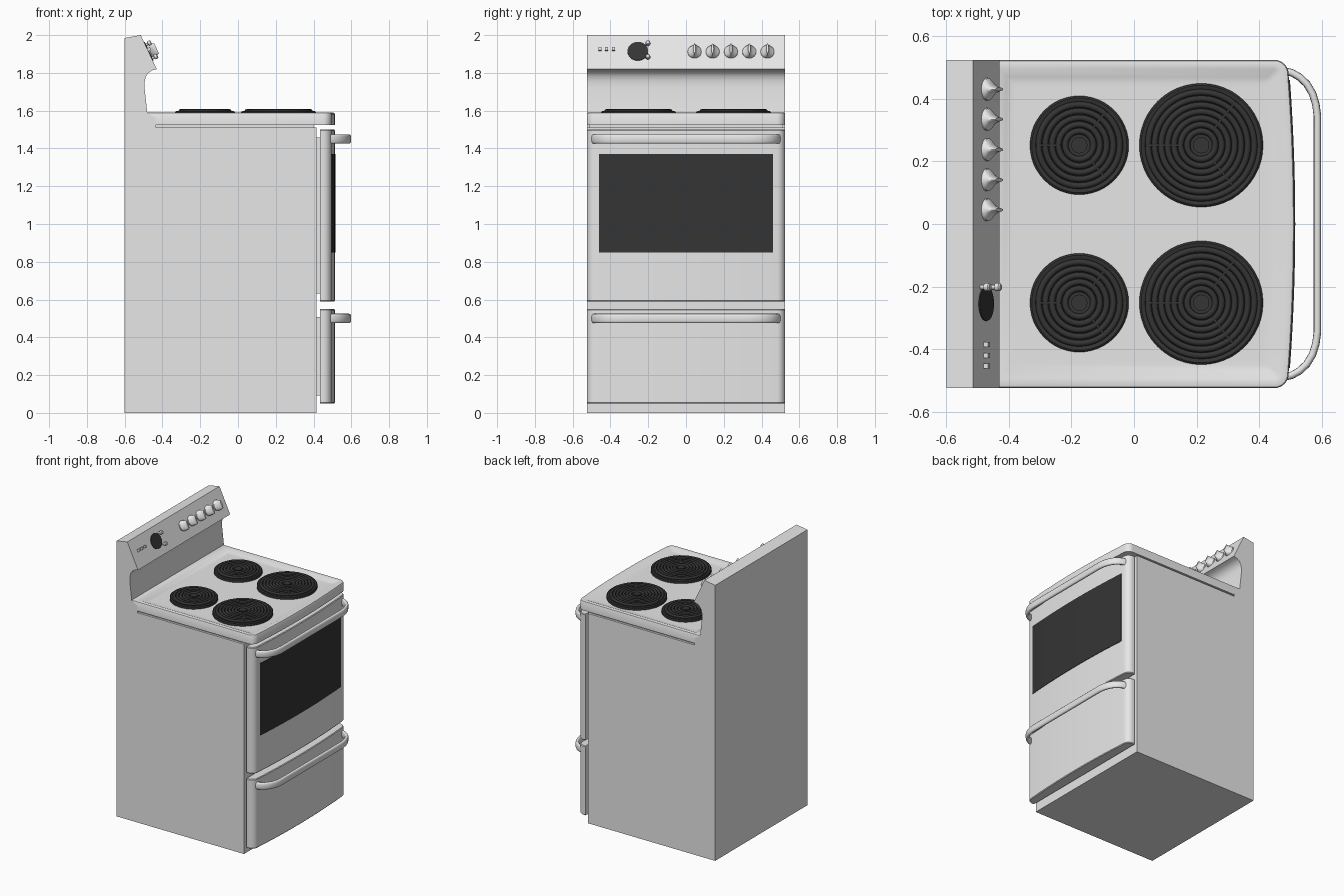
import bpy, bmesh, math
from mathutils import Matrix, Vector

if "Cube" in bpy.data.objects:
    bpy.data.objects.remove(bpy.data.objects["Cube"])


def material(name, v):
    m = bpy.data.materials.new(name)
    m.diffuse_color = (v, v, v, 1)
    m.use_nodes = True
    m.node_tree.nodes["Principled BSDF"].inputs["Base Color"].default_value = m.diffuse_color
    return m


ENAMEL = material("light enamel", 0.8)
BLACK = material("black", 0.035)


def loft(name, rings, mat=ENAMEL, matrix=None, loop=False, angle=32):
    """Skin a row of equal-sized rings; cap the ends unless it loops."""
    bm = bmesh.new()
    vs = [[bm.verts.new(p) for p in ring] for ring in rings]
    n = len(vs[0])
    pairs = list(zip(vs, vs[1:])) + ([(vs[-1], vs[0])] if loop else [])
    for a, b in pairs:
        for i in range(n):
            j = (i + 1) % n
            bm.faces.new((a[i], a[j], b[j], b[i]))
    if not loop:
        bm.faces.new(vs[0])
        bm.faces.new(vs[-1])
    bmesh.ops.recalc_face_normals(bm, faces=bm.faces)
    me = bpy.data.meshes.new(name)
    bm.to_mesh(me)
    bm.free()
    me.materials.append(mat)
    ob = bpy.data.objects.new(name, me)
    bpy.context.collection.objects.link(ob)
    if matrix:
        ob.matrix_world = matrix
    bpy.ops.object.select_all(action='DESELECT')
    ob.select_set(True)
    bpy.context.view_layer.objects.active = ob
    bpy.ops.object.shade_smooth_by_angle(angle=math.radians(angle))
    return ob


def box(name, x0, x1, y0, y1, z0, z1, mat=ENAMEL, matrix=None):
    return loft(name, [[(x0, y0, z), (x1, y0, z), (x1, y1, z), (x0, y1, z)]
                       for z in (z0, z1)], mat, matrix)


def ellipse(rx, ry, z, n=24):
    return [(rx * math.cos(2 * math.pi * i / n), ry * math.sin(2 * math.pi * i / n), z)
            for i in range(n)]


def bow(y):
    return 0.513 - 0.08 * y * y


def plan(x0, z, inset=0.0, back=0.0, r=0.045, hw=0.525):
    """Outline from above: square back, rounded corners, bowed front."""
    yc = hw - r
    half = []
    for i in range(9):
        a = math.radians(90 - 90 * i / 8)
        rr = max(r - inset, 0.012)
        k = max(inset + 0.012 - r, 0)
        half.append((bow(yc) - r - k + rr * math.cos(a), yc - k + rr * math.sin(a)))
    yk = half[-1][1]
    mid = [(bow(yk * t) - inset, yk * t) for t in (0.8, 0.6, 0.4, 0.2, 0)]
    half = [(x0 + back, hw - inset)] + half + mid
    pts = half + [(x, -y) for x, y in reversed(half[:-1])]
    return [(x, y, z) for x, y in pts]


# cabinet with backsplash, one side profile
side = [(-0.6, 0), (0.415, 0), (0.415, 1.512), (-0.435, 1.512), (-0.435, 1.527),
        (-0.435, 1.56), (-0.48, 1.588), (-0.495, 1.72), (-0.494, 1.755), (-0.488, 1.78),
        (-0.475, 1.80), (-0.455, 1.813), (-0.43, 1.82), (-0.515, 2.0), (-0.6, 1.985)]
loft("cabinet", [[(x, y, z) for x, z in side] for y in (-0.525, 0.525)])
box("cooktop_support", -0.45, 0.40, -0.51, 0.51, 1.50, 1.53)

# cooktop with shallow dished top
X0 = -0.482
loft("cooktop", [plan(X0, 1.524), plan(X0, 1.582), plan(X0, 1.588, 0.003),
                 plan(X0, 1.590, 0.010), plan(X0, 1.588, 0.03, 0.055),
                 plan(X0, 1.577, 0.055, 0.075), plan(X0, 1.575, 0.075, 0.09),
                 plan(X0, 1.575, 0.09, 0.10)])

# oven door and drawer fronts with their inner liners
for name, z0, z1 in (("oven_door", 0.59, 1.50), ("drawer", 0.05, 0.55)):
    loft(name, [plan(0.435, z0, 0.004), plan(0.435, z0 + 0.005),
                plan(0.435, z1 - 0.005), plan(0.435, z1, 0.004)])
    box(name + "_liner", 0.41, 0.44, -0.49, 0.49, z0 + 0.042, z1 - 0.042)

# oven window, thin plate following the bowed front
loft("oven_window", [[(bow(y) + d, y, z) for d, z in
                      ((-0.004, 0.85), (0.003, 0.85), (0.003, 1.37), (-0.004, 1.37))]
                     for y in [-0.46 + 0.92 * i / 20 for i in range(21)]], BLACK)

# bar handles swept along a bent path
end = [(0.475, 0.491), (0.505, 0.484), (0.53, 0.470), (0.553, 0.448), (0.571, 0.418),
       (0.582, 0.383), (0.587, 0.345), (0.587, 0.30)]
path = [Vector((x, -y)) for x, y in end] + [Vector(p) for p in reversed(end)]


def handle(name, zc):
    rings = []
    for i, p in enumerate(path):
        t = (path[min(i + 1, len(path) - 1)] - path[max(i - 1, 0)]).normalized()
        ring = []
        for k in range(16):
            a = 2 * math.pi * k / 16
            c, s = math.cos(a), math.sin(a)
            u = 0.012 * math.copysign(abs(c) ** 0.7, c)
            w = 0.025 * math.copysign(abs(s) ** 0.7, s)
            ring.append((p.x + t.y * u, p.y - t.x * u, zc + w))
        rings.append(ring)
    loft(name, rings, angle=50)


handle("oven_door_handle", 1.45)
handle("drawer_handle", 0.50)


# burners: pan, concentric coil rings, three support spokes
def burner(name, x, y, r):
    at = Matrix.Translation((x, y, 0))
    loft(name + "_pan", [ellipse(q, q, z, 48) for q, z in
                         ((r, 1.572), (r, 1.592), (r - 0.006, 1.597),
                          (r - 0.016, 1.596), (r - 0.022, 1.592))], BLACK, at)
    count = round((r - 0.05) / 0.022)
    step = (r - 0.028 - 0.045) / (count - 1)
    for i in range(count):
        q = 0.045 + step * i
        tube = [(q + 0.010 * math.cos(math.pi * k / 4), 1.598 + 0.010 * math.sin(math.pi * k / 4))
                for k in range(8)]
        loft(f"{name}_coil_{i + 1}", [ellipse(rr, rr, z, 48) for rr, z in tube],
             BLACK, at, loop=True, angle=60)
    loft(name + "_hub", [ellipse(0.026, 0.026, z) for z in (1.585, 1.604)], BLACK, at)
    for i, deg in enumerate((180, 52, -52)):
        box(f"{name}_spoke_{i + 1}", 0.06, r - 0.02, -0.004, 0.004, 1.59, 1.606, BLACK,
            at @ Matrix.Rotation(math.radians(deg), 4, 'Z'))


for sy, label in ((-1, "left"), (1, "right")):
    burner(f"rear_{label}_burner", -0.175, 0.252 * sy, 0.158)
    burner(f"front_{label}_burner", 0.215, 0.252 * sy, 0.198)


# control panel fittings, local z points out of the sloped panel
def on_panel(y, z):
    u = Vector((-0.085, 0, 0.18)).normalized()
    v = Vector((0, 1, 0))
    m = Matrix((v, u, v.cross(u))).transposed().to_4x4()
    m.translation = (-0.43 - 0.085 * (z - 1.82) / 0.18, y, z)
    return m


for i, y in enumerate((0.045, 0.141, 0.238, 0.335, 0.431)):
    loft(f"burner_knob_{i + 1}",
         [ellipse(a, b, h) for a, b, h in
          ((0.036, 0.036, -0.004), (0.036, 0.036, 0.008), (0.030, 0.035, 0.014),
           (0.016, 0.034, 0.024), (0.008, 0.032, 0.038), (0.006, 0.028, 0.046))],
         matrix=on_panel(y, 1.91))

loft("clock_face", [ellipse(0.055, 0.054, h, 32) for h in (-0.003, 0.004)],
     BLACK, on_panel(-0.255, 1.914))
for i, z in enumerate((1.876, 1.948)):
    loft(f"clock_knob_{i + 1}",
         [ellipse(q, q, h, 16) for q, h in
          ((0.007, -0.004), (0.007, 0.014), (0.013, 0.016), (0.013, 0.030), (0.009, 0.034))],
         matrix=on_panel(-0.202, z))
for i, y in enumerate((-0.455, -0.42, -0.385)):
    box(f"indicator_{i + 1}", -0.008, 0.008, -0.008, 0.008, -0.004, 0.016,
        matrix=on_panel(y, 1.922))
